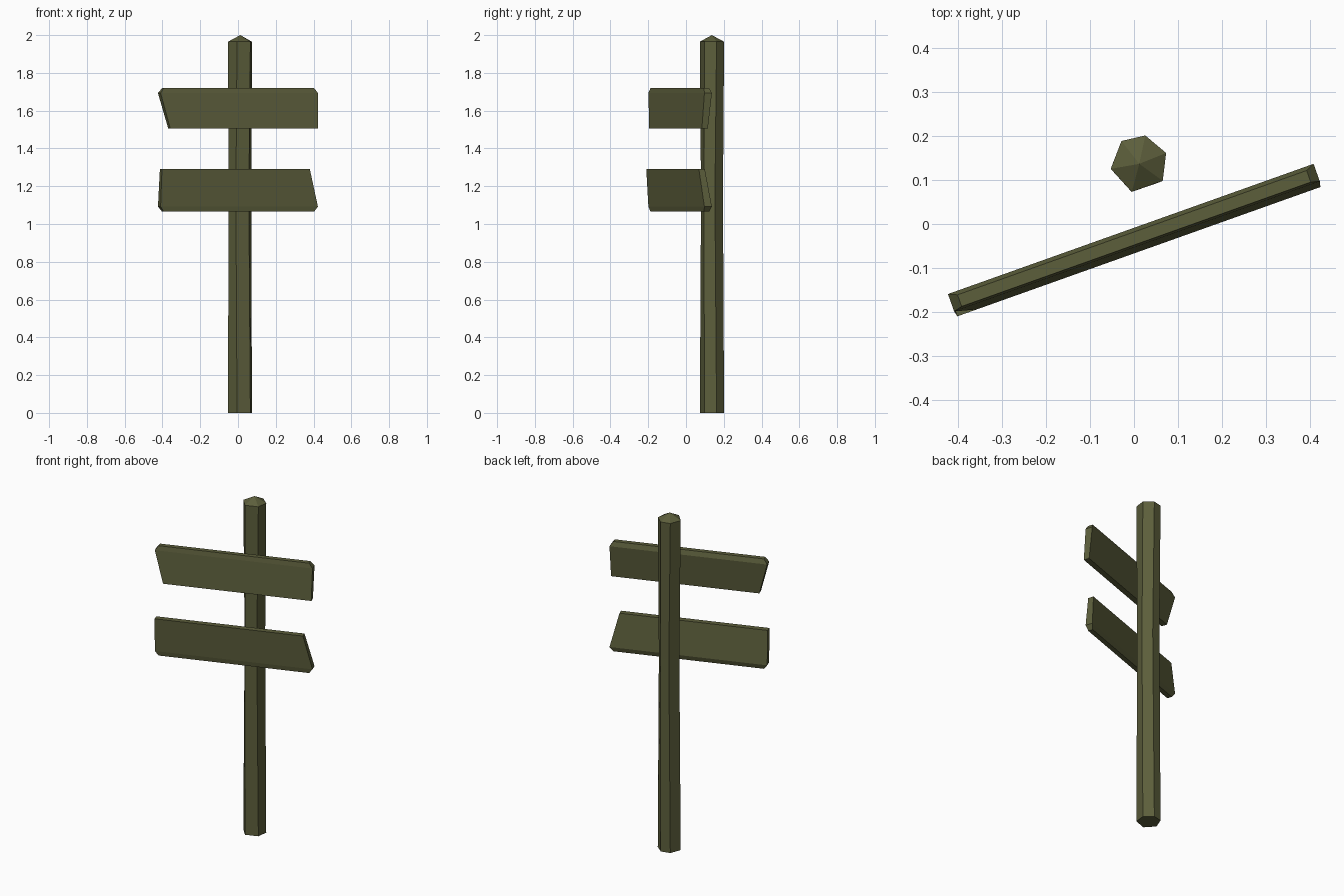
import bpy, bmesh, math
from mathutils import Matrix, Vector

if "Cube" in bpy.data.objects:
    bpy.data.objects.remove(bpy.data.objects["Cube"])

wood = bpy.data.materials.new("olive_wood")
wood.diffuse_color = (0.107, 0.112, 0.044, 1)
wood.use_nodes = True
wood.node_tree.nodes["Principled BSDF"].inputs["Base Color"].default_value = wood.diffuse_color


def loft(name, rings, apex=None):
    """Skin a stack of matching rings, closing the ends (optionally to a point)."""
    bm = bmesh.new()
    loops = [[bm.verts.new(p) for p in ring] for ring in rings]
    n = len(loops[0])
    for a, b in zip(loops, loops[1:]):
        for i in range(n):
            j = (i + 1) % n
            bm.faces.new((a[i], a[j], b[j], b[i]))
    bm.faces.new(loops[0][::-1])
    if apex:
        tip = bm.verts.new(apex)
        for i in range(n):
            bm.faces.new((loops[-1][i], loops[-1][(i + 1) % n], tip))
    else:
        bm.faces.new(loops[-1])
    bmesh.ops.recalc_face_normals(bm, faces=bm.faces)
    mesh = bpy.data.meshes.new(name)
    bm.to_mesh(mesh)
    bm.free()
    mesh.materials.append(wood)
    ob = bpy.data.objects.new(name, mesh)
    bpy.context.collection.objects.link(ob)
    return ob


# Post: uneven six-sided trunk, slightly pinched and twisted mid-way, pointed top
CX, CY = 0.012, 0.137
ANGLES = (-105, -36, 22, 78, 128, 190)


def post_ring(z, r, twist=0):
    return [(CX + r * math.cos(math.radians(a + twist)),
             CY + r * math.sin(math.radians(a + twist)), z) for a in ANGLES]


loft("post", [post_ring(0, 0.066), post_ring(1.15, 0.062, -7), post_ring(1.965, 0.066)],
     apex=(CX, CY, 2.0))


# Boards: one narrow edge leaning forward, one wide edge with a chamfer
def board(name, z_narrow, z_wide):
    h = abs(z_wide - z_narrow)
    flip = 1 if z_wide > z_narrow else -1      # -1 turns the board half way round
    # each level: height, left end, right end, back, front
    levels = ((0, -0.392, 0.439, 0.0, 0.033),
              (h - 0.027, -0.442, 0.442, -0.022, 0.02),
              (h, -0.422, 0.422, -0.013, 0.015))
    turn = Matrix.Rotation(math.radians(19.6), 3, 'Z')
    rings = []
    for w, left, right, back, front in levels:
        corners = ((left, front), (right, front), (right, back), (left, back))
        rings.append([turn @ Vector((flip * u, -v, 0)) + Vector((0, -0.032, z_narrow + flip * w))
                      for u, v in corners])
    return loft(name, rings)


board("upper_board", 1.505, 1.72)
board("lower_board", 1.29, 1.065)
